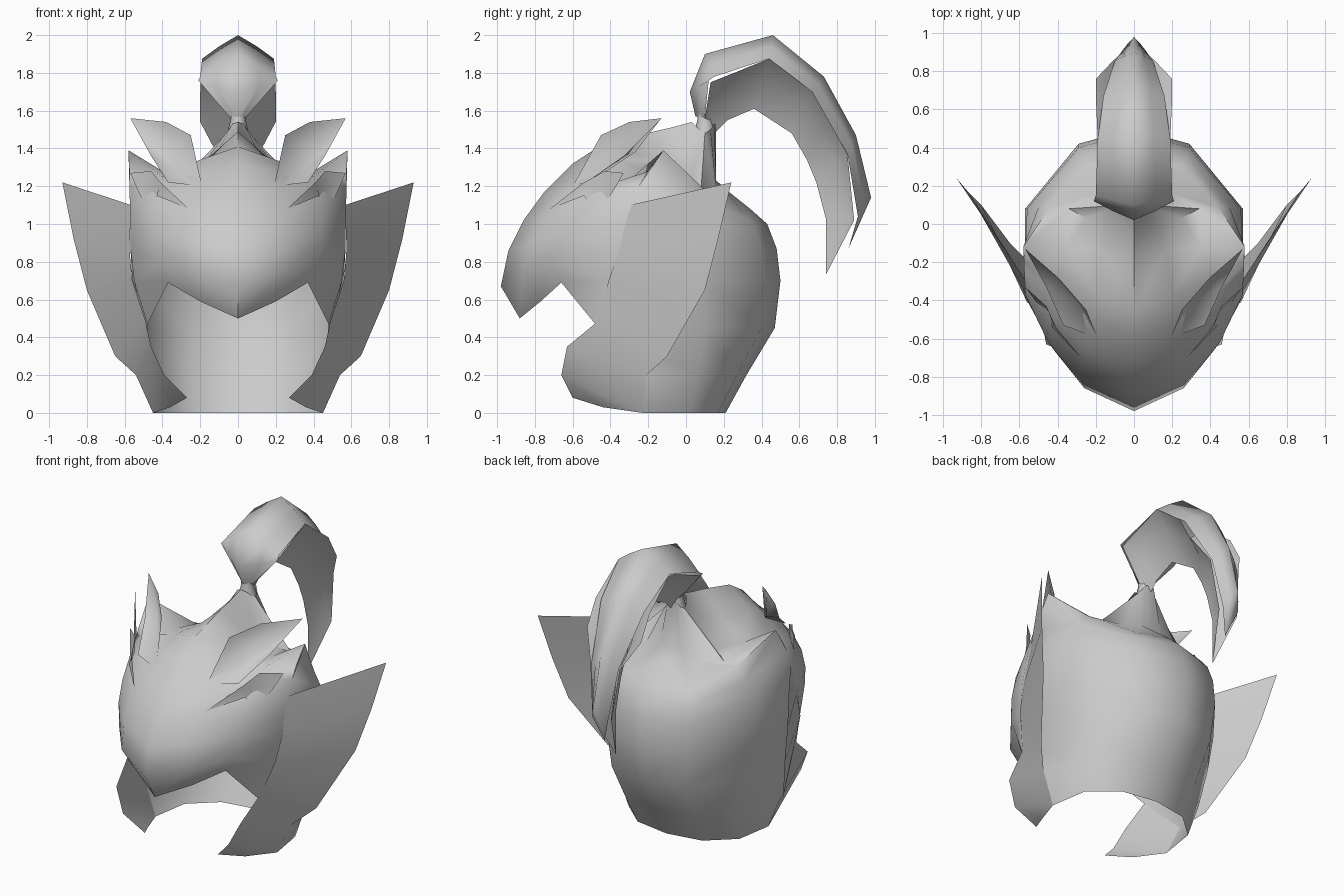
import bpy
import bmesh
import math

default_cube = bpy.data.objects.get("Cube")
if default_cube:
    bpy.data.objects.remove(default_cube, do_unlink=True)

# One plain grey for the whole helmet
steel = bpy.data.materials.new("plain_grey")
steel.use_nodes = True
grey = (.6, .6, .6, 1)
steel.diffuse_color = grey
steel.node_tree.nodes["Principled BSDF"].inputs["Base Color"].default_value = grey


def add_strip(mesh, rows):
    """Skin a list of equally long point rows with quads."""
    rings = [[mesh.verts.new(point) for point in row] for row in rows]
    for lower, upper in zip(rings, rings[1:]):
        for i in range(len(lower) - 1):
            mesh.faces.new((lower[i], lower[i + 1], upper[i + 1], upper[i]))


def build_part(name, *patches, smooth_angle=60, mirrored=True):
    """Weld patches into one surface, mirror it across x and shade it."""
    mesh = bmesh.new()
    for patch in patches:
        add_strip(mesh, patch)
    bmesh.ops.remove_doubles(mesh, verts=mesh.verts, dist=.001)
    bmesh.ops.dissolve_degenerate(mesh, edges=mesh.edges, dist=.001)
    if mirrored:
        copy = bmesh.ops.duplicate(mesh, geom=mesh.verts[:] + mesh.edges[:] + mesh.faces[:])
        copied = [item for item in copy["geom"] if isinstance(item, bmesh.types.BMVert)]
        bmesh.ops.scale(mesh, verts=copied, vec=(-1, 1, 1))
        bmesh.ops.reverse_faces(mesh, faces=[f for f in copy["geom"] if isinstance(f, bmesh.types.BMFace)])
        bmesh.ops.remove_doubles(mesh, verts=mesh.verts, dist=.001)
    bmesh.ops.recalc_face_normals(mesh, faces=mesh.faces)
    data = bpy.data.meshes.new(name)
    mesh.to_mesh(data)
    mesh.free()
    data.materials.append(steel)
    part = bpy.data.objects.new(name, data)
    bpy.context.collection.objects.link(part)
    bpy.ops.object.select_all(action="DESELECT")
    part.select_set(True)
    bpy.context.view_layer.objects.active = part
    bpy.ops.object.shade_smooth_by_angle(angle=math.radians(smooth_angle))


# Shared points where the neck shell, roof and face mask meet
corner = (.58, -.12, 1.39)
valley = (.34, .08, 1.19)
stem_side = (.06, .1, 1.48)
guard_end = (.54, -.21, .2)
jaw_edge = [(.48, -.48, .47), (.55, -.42, .7), (.57, -.37, .88), (.57, -.34, 1.02), (.575, -.25, 1.2)]
nape = [(0, .24, 1.16), (.24, .31, 1.05), (.44, .09, 1.19), corner]

# Neck shell: rows run from the back centre round to the jaw edge
neck_shell = [
    [(0, .21, 0), (.24, .17, 0), (.41, .02, 0), (.45, -.23, 0)],
    [(0, .32, .2), (.26, .27, .2), (.46, .06, .2), guard_end],
    [(0, .47, .45), (.27, .4, .45), (.5, .1, .45), jaw_edge[0]],
    [(0, .5, .7), (.29, .42, .7), (.56, .08, .7), jaw_edge[1]],
    [(0, .48, .87), (.29, .4, .87), (.57, .08, .88), jaw_edge[2]],
    [(0, .43, 1), (.28, .36, .98), (.56, .08, 1.02), jaw_edge[3]],
    [(0, .34, 1.08), (.27, .33, 1.02), (.5, .09, 1.11), jaw_edge[4]],
    nape,
]

# Roof: from the nape up to the foot of the plume
roof = [
    nape,
    [(0, .16, 1.21), (.08, .16, 1.23), (.2, .16, 1.18), valley],
    [(0, .16, 1.53), (.03, .15, 1.53), (.05, .13, 1.5), stem_side],
]

# Face mask: rows run from the nose ridge out to the jaw edge
face_mask = [
    [(0, -.88, .5), (.2, -.77, .59), (.37, -.66, .69), jaw_edge[0]],
    [(0, -.98, .67), (.26, -.86, .74), (.42, -.66, .79), jaw_edge[1]],
    [(0, -.94, .86), (.27, -.82, .9), (.45, -.62, .92), jaw_edge[2]],
    [(0, -.86, 1.02), (.27, -.74, 1.05), (.45, -.58, 1.05), jaw_edge[3]],
    [(0, -.75, 1.17), (.25, -.65, 1.16), (.43, -.5, 1.16), jaw_edge[4]],
    [(0, -.6, 1.32), (.22, -.5, 1.27), (.41, -.38, 1.22), jaw_edge[4]],
    [(0, -.46, 1.41), (.2, -.37, 1.34), (.4, -.28, 1.25), (.575, -.2, 1.28)],
    [(0, -.17, 1.49), (.17, -.14, 1.34), (.35, -.12, 1.25), corner],
]

# Narrow crest between mask and plume, with a hollow on either side
crest = [
    face_mask[-1],
    [(0, -.08, 1.51), (.11, -.02, 1.38), (.25, .03, 1.23), valley],
    [(0, .03, 1.54), (.03, .04, 1.53), (.05, .07, 1.5), stem_side],
]
build_part("helmet_shell", neck_shell, roof, face_mask, crest)

# Cheek guards sweeping out into tall side fins
cheek_and_fin = [
    [(.565, -.3, 1.1), (.93, .24, 1.22)],
    [(.575, -.35, .87), (.87, .17, .92)],
    [(.56, -.41, .7), (.8, .1, .65)],
    [(.49, -.46, .49), (.65, -.1, .3)],
    [(.46, -.63, .35), guard_end],
    [(.39, -.66, .2), (.45, -.23, 0)],
    [(.27, -.6, .08), (.36, -.44, .03)],
]
build_part("cheek_guard_fins", cheek_and_fin)

# Cupped ears: inner rim, hollow, outer rim
ear_base, ear_tip = (.19, -.6, 1.2), (.57, -.13, 1.56)
ear = [
    [ear_base] * 3,
    [(.25, -.45, 1.47), (.29, -.42, 1.28), (.37, -.53, 1.22)],
    [(.38, -.3, 1.54), (.41, -.27, 1.38), (.46, -.33, 1.36)],
    [ear_tip] * 3,
]
build_part("ears", ear, smooth_angle=85)

# Small hooked brow leaves beside the ears
brow_leaf = [
    [(.26, -.72, 1.08)] * 3,
    [(.41, -.54, 1.22), (.42, -.53, 1.19), (.43, -.54, 1.15)],
    [(.46, -.43, 1.28), (.45, -.45, 1.19), (.44, -.5, 1.09)],
    [(.57, -.33, 1.27), (.54, -.37, 1.2), (.49, -.44, 1.09)],
]
build_part("brow_leaves", brow_leaf)

# Plume stations: ridge (y, z), then rim (y, z) and half width
outer_plume = [
    ((.05, 1.57), (.1, 1.56), .04),
    ((.02, 1.7), (.12, 1.76), .21),
    ((.1, 1.9), (.15, 1.78), .2),
    ((.46, 2), (.44, 1.875), .19),
    ((.73, 1.78), (.67, 1.7), .16),
    ((.9, 1.47), (.855, 1.37), .1),
    ((.98, 1.14), (.91, 1.04), .06),
    ((.86, .87), (.86, .87), 0),
]
inner_plume = [
    ((.16, 1.49), (.1, 1.56), .04),
    ((.22, 1.55), (.13, 1.75), .2),
    ((.36, 1.61), (.44, 1.875), .19),
    ((.56, 1.48), (.67, 1.7), .2),
    ((.64, 1.34), (.76, 1.54), .2),
    ((.69, 1.22), (.855, 1.37), .11),
    ((.74, 1.03), (.89, 1.02), .07),
    ((.74, .73), (.74, .73), 0),
]


def plume_rows(stations, fullness, waist):
    """Half sections of a curved blade; waist sets how far in the middle sits."""
    rows = []
    for ridge, rim, width in stations:
        middle = [r + (e - r) * fullness for r, e in zip(ridge, rim)]
        rows.append([(0, *ridge), (width * waist, *middle), (width, *rim)])
    return rows


build_part("plume_outer_blade", plume_rows(outer_plume, .5, .55), smooth_angle=85)
build_part("plume_inner_blade", plume_rows(inner_plume, .65, .45), smooth_angle=85)

# Slim stem joining roof and plume
stem = []
for height, radius in ((1.47, .06), (1.55, .04), (1.58, .04)):
    turns = [i * math.tau / 8 for i in range(9)]
    stem.append([(radius * math.sin(a), .1 + radius * math.cos(a), height) for a in turns])
build_part("plume_stem", stem, mirrored=False)
